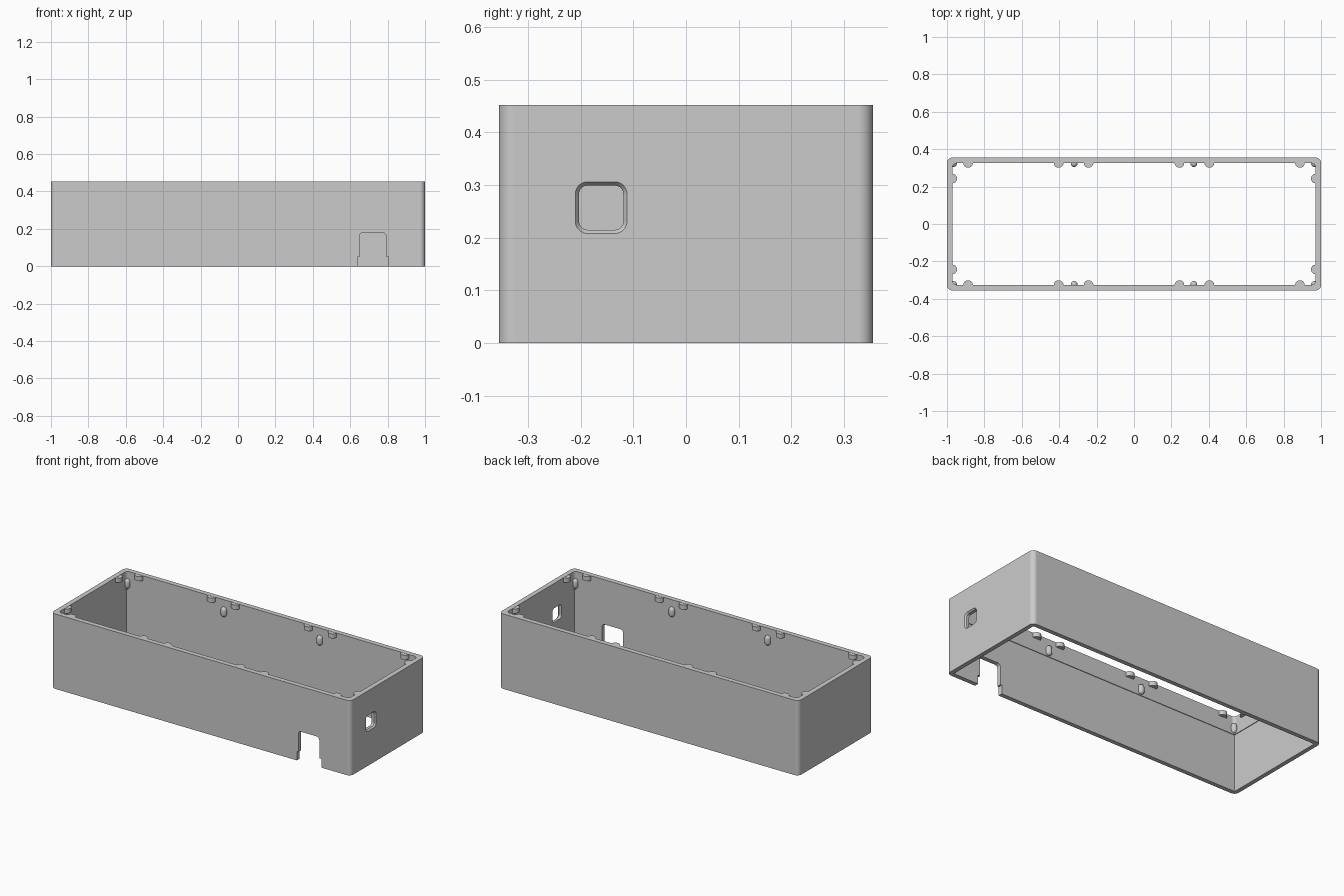
import bpy, bmesh, math

cube = bpy.data.objects.get("Cube")
if cube:
    bpy.data.objects.remove(cube, do_unlink=True)

grey = bpy.data.materials.new("light_grey")
grey.use_nodes = True
grey.diffuse_color = (0.6, 0.6, 0.6, 1)
grey.node_tree.nodes["Principled BSDF"].inputs["Base Color"].default_value = (0.6, 0.6, 0.6, 1)

HX, HY, H = 1.0, 0.355, 0.452      # outer half sizes and height
IX, IY = 0.97, 0.325               # inner half sizes at the rim
STEP = 0.345                       # underside of the thicker top band


def rounded(w, h, r, seg=8):
    """Outline of a rounded rectangle with half sizes w and h."""
    pts = []
    for k, (sx, sy) in enumerate([(1, 1), (-1, 1), (-1, -1), (1, -1)]):
        for i in range(seg + 1):
            t = (k + i / seg) * math.pi / 2
            pts.append((sx * (w - r) + r * math.cos(t), sy * (h - r) + r * math.sin(t)))
    return pts


def circle(r, n=20):
    return [(r * math.cos(i * math.tau / n), r * math.sin(i * math.tau / n)) for i in range(n)]


def loft(name, rings, axis="Z", at=(0, 0)):
    """Closed solid through (depth, outline) rings along an axis."""
    place = {"Z": lambda a, b, d: (a, b, d),
             "X": lambda a, b, d: (d, a, b),
             "Y": lambda a, b, d: (a, d, b)}[axis]
    bm = bmesh.new()
    loops = [[bm.verts.new(place(a + at[0], b + at[1], d)) for a, b in outline]
             for d, outline in rings]
    for low, high in zip(loops, loops[1:]):
        for i in range(len(low)):
            j = (i + 1) % len(low)
            bm.faces.new((low[i], low[j], high[j], high[i]))
    bm.faces.new(loops[0])
    bm.faces.new(loops[-1])
    bmesh.ops.recalc_face_normals(bm, faces=bm.faces)
    mesh = bpy.data.meshes.new(name)
    bm.to_mesh(mesh)
    bm.free()
    mesh.materials.append(grey)
    obj = bpy.data.objects.new(name, mesh)
    bpy.context.collection.objects.link(obj)
    return obj


def select(obj):
    bpy.ops.object.select_all(action="DESELECT")
    obj.select_set(True)
    bpy.context.view_layer.objects.active = obj


def smooth(obj):
    select(obj)
    bpy.ops.object.shade_smooth_by_angle(angle=math.radians(35))


def box(w, h):
    return [(w, h), (-w, h), (-w, -h), (w, -h)]


# Enclosure wall
outer = rounded(HX, HY, 0.028)
body = loft("enclosure_wall", [(0, outer), (H, outer)])

# Cavities, side port and front opening
upper = rounded(IX, IY, 0.02)
lower = box(IX + 0.004, IY + 0.004)
port = rounded(0.042, 0.042, 0.016)
port_wide = rounded(0.049, 0.049, 0.023)
door = rounded(0.07, 0.14, 0.018)
cutters = [
    loft("upper_cavity_cutter", [(STEP - 0.1, upper), (H + 0.1, upper)]),
    loft("lower_cavity_cutter", [(-0.1, lower), (STEP, lower)]),
    loft("side_port_cutter", [(0.9, port), (0.991, port), (HX, port_wide), (1.05, port_wide)],
         "X", (-0.161, 0.257)),
    loft("front_opening_cutter", [(-0.45, door), (-0.28, door)], "Y", (0.721, 0.04)),
    loft("front_opening_foot_cutter", [(-0.45, box(0.082, 0.1)), (-0.28, box(0.082, 0.1))],
         "Y", (0.723, -0.047)),
]
for cutter in cutters:
    cutter.hide_render = True
    mod = body.modifiers.new("cut", "BOOLEAN")
    mod.operation = "DIFFERENCE"
    mod.solver = "EXACT"
    mod.object = cutter
    select(body)
    bpy.ops.object.modifier_apply(modifier=mod.name)
    bpy.data.objects.remove(cutter, do_unlink=True)
smooth(body)
weighted = body.modifiers.new("even_shading", "WEIGHTED_NORMAL")
weighted.keep_sharp = True

# Round tabs along the rim, flush with the top
tabs = [(x * s, y) for x in (0.887, 0.403, 0.243) for s in (1, -1) for y in (IY + 0.002, -IY - 0.002)]
tabs += [(x, y) for x in (IX + 0.002, -IX - 0.002) for y in (0.243, -0.243)]
for x, y in tabs:
    smooth(loft("rim_tab", [(H - 0.028, circle(0.026)), (H - 0.001, circle(0.026))], at=(x, y)))

# Snap pins with domed ends, below the rim
R = 0.018
dome = [(R * math.sin(a), R * math.cos(a)) for a in (math.radians(d) for d in (0, 25, 50, 75))]
profile = [(0.368 - up, r) for up, r in reversed(dome)] + [(0.392 + up, r) for up, r in dome]
for x in (0.32, -0.32, IX - 0.005, 0.005 - IX):
    for y in (IY - 0.002, 0.002 - IY):
        smooth(loft("snap_pin", [(z, circle(r)) for z, r in profile], at=(x, y)))
